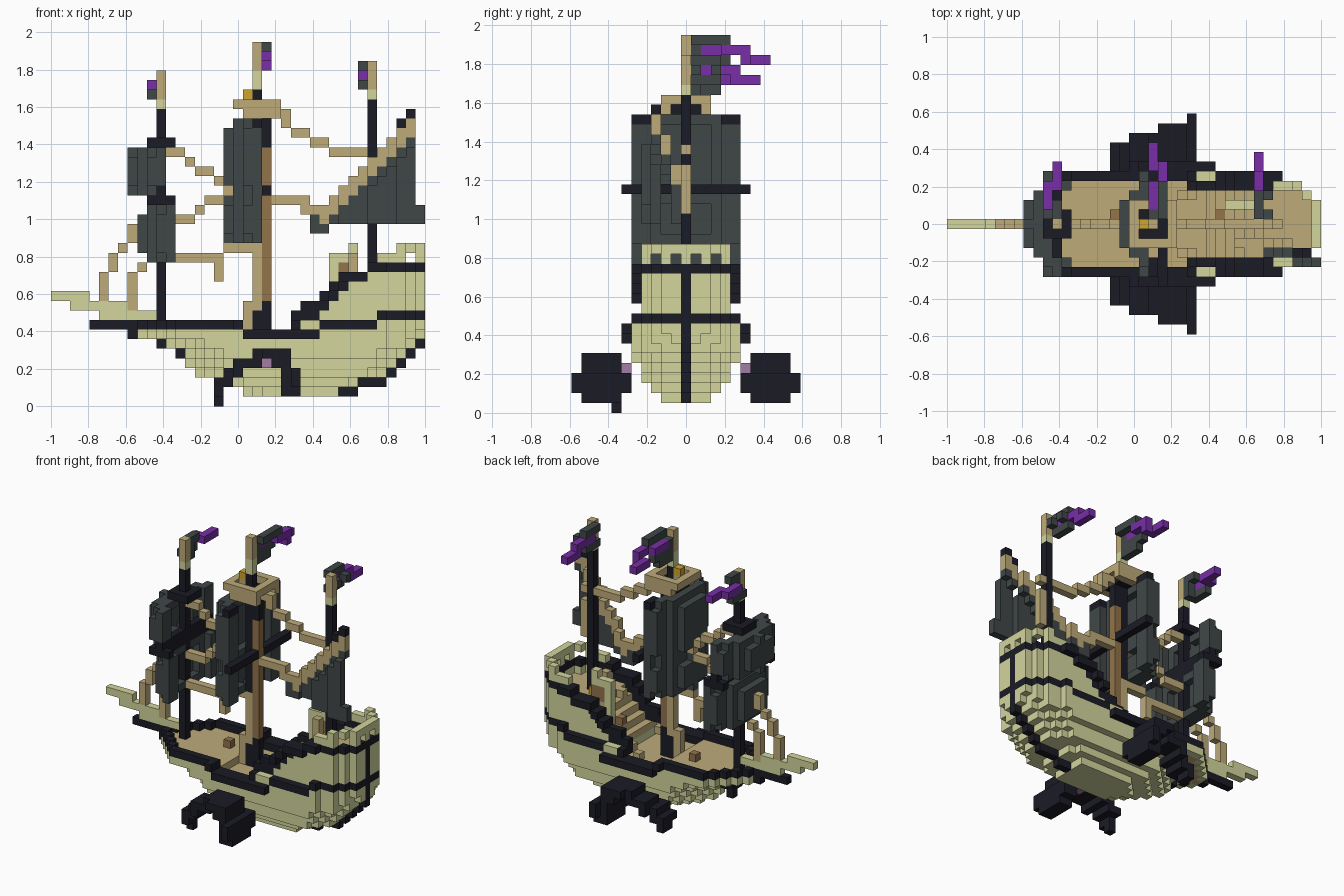
import bpy
import bmesh
import math

if "Cube" in bpy.data.objects:
    bpy.data.objects.remove(bpy.data.objects["Cube"])

UNIT = 2 / 39
LAST = 38


def linear(c):
    c /= 255
    return c / 12.92 if c <= 0.04045 else ((c + 0.055) / 1.055) ** 2.4


def material(name, r, g, b):
    mat = bpy.data.materials.new(name)
    mat.use_nodes = True
    colour = (linear(r), linear(g), linear(b), 1)
    mat.diffuse_color = colour
    mat.node_tree.nodes["Principled BSDF"].inputs["Base Color"].default_value = colour
    return mat


PALE = material("pale_green_planks", 211, 214, 157)
TAN = material("tan_wood", 190, 171, 122)
BROWN = material("brown_wood", 146, 115, 74)
BLACK = material("black_timber", 27, 27, 38)
CLOTH = material("dark_grey_cloth", 64, 71, 71)
PURPLE = material("purple_cloth", 119, 46, 167)
GOLD = material("gold", 205, 165, 48)
PINK = material("mauve", 165, 125, 165)

occupied = set()
parts = []


def part(name, mat, cells):
    """Claim the still free cells of the block grid for one part."""
    fresh = set(cells) - occupied
    occupied.update(fresh)
    parts.append((name, mat, fresh))


def box(i, j, k):
    """All cells in three inclusive ranges."""
    return [(a, b, c) for a in range(i[0], i[1] + 1)
            for b in range(j[0], j[1] + 1) for c in range(k[0], k[1] + 1)]


def post(i, k0, k1, j=0):
    return box((i, i), (j, j), (k0, k1))


def streamer(i, k, j0, j1):
    return box((i, i), (j0, j1), (k, k))


def mirrored(cells):
    return [(i, s * j, k) for i, j, k in cells for s in (1, -1)]


def line(*points):
    """Stepped run of blocks along a path in the centre plane."""
    cells = []
    for (i0, k0), (i1, k1) in zip(points, points[1:]):
        n = max(abs(i1 - i0), abs(k1 - k0), 1)
        cells += [(round(i0 + (i1 - i0) * t / n), 0, round(k0 + (k1 - k0) * t / n))
                  for t in range(n + 1)]
    return cells


# Hull shape: bow start, stern end and half width for each layer
BOW = [0, 20, 17, 15, 14, 13, 11, 8, 8]
STERN = [29, 31, 34, 35, 36, 37, 38]
BEAM = [0, 2, 3, 4, 4, 5]


def at(table, k):
    return table[min(k, len(table) - 1)]


def half_width(i, k):
    if not at(BOW, k) <= i <= at(STERN, k):
        return -1
    if k < 6:
        stern = max(2 + STERN[k - 1] - i, 0) if i <= STERN[k - 1] else 0
    else:
        stern = 2 + LAST - i if i > 36 else 4 if i > 34 else 5
        stern = min(stern, k - 6 + 2 * (LAST - i))
    if k > 8 and i > 24:
        stern = min(stern, 4)
    return min(at(BEAM, k), int((i - at(BOW, k)) * 0.9 + 0.5), stern)


def rail_height(i):
    if i < 20:
        return 8
    if i < 25:
        return 7
    return (9, 10, 10, 11, 12, 13, 13, 13)[i - 25] if i < 33 else 14


def deck_height(i):
    if i < 20:
        return 7
    return 6 if i < 27 else min(i - 19, 12)


# Stem, keel and sternpost
keel = [(i, 0, k) for k in range(1, 15)
        for i in range(min(at(STERN, k - 1) + 1, LAST), at(STERN, k) + 1)]
keel += [(BOW[k], 0, k) for k in range(5, 9)]
part("keel", BLACK, keel)

# Rails and the wale round the stern
rails = box((4, 8), (0, 0), (8, 8))
for i in range(8, LAST + 1):
    k = rail_height(i)
    w = half_width(i, k)
    outer = w + 1 if 19 <= i <= 24 or 28 <= i <= 34 else w
    rails += mirrored([(i, j, k) for j in range(w, outer + 1)])
    if 25 <= i <= 30:
        rails += mirrored([(i, w, k - 1)])
    if i >= 28:
        rails += mirrored([(i, half_width(i, 8), 8 if i < 34 else 9)])
rails += [(LAST, j, k) for j in range(-2, 3) for k in (9, 14)]
rails += mirrored(post(25, 7, 8, 5) + box((20, 27), (5, 6), (7, 7)))
part("rails", BLACK, rails)

# Planked hull with open decks
hull, deck = [], []
for k in range(1, 14):
    for i in range(8, LAST + 1):
        w = half_width(i, k)
        if k > rail_height(i):
            continue
        for j in range(-w, w + 1):
            if abs(j) == w or k < deck_height(i) or i == LAST:
                hull.append((i, j, k))
            elif k == deck_height(i):
                deck.append((i, j, k))
part("deck", TAN, deck)
part("hull", PALE, hull)

# Stern bulwark and helm
bulwark = [(LAST, j, 16) for j in range(-2, 3)] + [(LAST, j, 15) for j in (-2, 0, 2)]
for i in range(34, LAST + 1):
    w = half_width(i, 14)
    bulwark += mirrored([(i, w, 16 if i > 35 else 15)])
    if i % 2 == 0:
        bulwark += mirrored([(i, w, 15)])
part("stern_bulwark", PALE, bulwark)
part("helm", PALE, post(29, 11, 15, 2) + post(30, 15, 15, 2) + post(31, 15, 16, 2))
part("deck_crates", BROWN, box((30, 31), (2, 2), (13, 14)) + [(17, 1, 8), (28, 1, 10)])
part("wheel_post", TAN, post(31, 13, 15) + mirrored([(30, 2, 12), (24, 3, 7), (25, 3, 8)]))
part("stern_lantern", GOLD, [(32, 1, 13)])

# Bowsprit
part("bowsprit", PALE, box((0, 3), (0, 0), (11, 11)) + box((2, 7), (0, 0), (10, 10))
     + box((5, 10), (0, 0), (9, 9)))

# Masts
part("fore_mast", BLACK, post(11, 8, 30))
part("main_mast_back", BROWN, post(22, 11, 26))
part("main_mast_foot", TAN, post(21, 10, 16) + post(20, 7, 10))
part("main_mast", BLACK, post(21, 17, 32) + post(21, 7, 9) + post(22, 7, 10) + post(22, 27, 29))
part("aft_mast", BLACK, post(33, 13, 31))
for name, i, k, top in (("fore", 11, 31, 34), ("main", 21, 33, 37), ("aft", 33, 32, 35)):
    collar = k + (name == "main")
    part(name + "_mast_collar", PALE, post(i, k, collar))
    part(name + "_mast_top", TAN, post(i, collar + 1, top))

# Crow's nest
nest = [c for c in box((19, 23), (-2, 2), (31, 31))
        if abs(c[0] - 21) == 2 or abs(c[1]) == 2]
part("crows_nest_floor", BLACK, box((20, 22), (-1, 1), (30, 30)))
part("crows_nest", TAN, nest + mirrored(box((20, 23), (2, 2), (30, 30))) + [(20, 0, 31)])
part("lantern", GOLD, [(20, 0, 32)])


def square_sail(name, i, k0, k1, depth):
    """Sail bulging towards the bow."""
    cells = []
    for k in range(k0, k1 + 1):
        lift = min(1, 0.55 + math.sin(math.pi * (k - k0 + 0.5) / (k1 - k0 + 1)))
        for j in range(-5, 6):
            bulge = depth * (1 - (j / 5.5) ** 2) * lift
            front = i - round(bulge)
            cells += [(front, j, k), (min(front + 1, i), j, k)]
    part(name, CLOTH, cells)


# Yards and square sails
part("fore_yards", BLACK, box((11, 11), (-5, 5), (21, 22)) + box((10, 12), (-1, 1), (27, 27))
     + mirrored(box((10, 12), (5, 5), (21, 21))))
part("main_yards", BLACK, box((22, 22), (-6, 6), (22, 22))
     + mirrored(box((21, 21), (4, 5), (29, 29))))
square_sail("fore_topsail", 11, 22, 26, 3)
square_sail("fore_lower_sail", 12, 15, 20, 3)
square_sail("main_topsail", 21, 22, 29, 3)
square_sail("main_lower_sail", 21, 17, 21, 3)


# Slanted aft sail with its yard
def swing(i):
    return -round((i - 28) * 0.33)


part("aft_yard", TAN, [(i, swing(i), i - d) for i in range(28, LAST) for d in (8, 9)])
part("aft_yard_tip", BLACK, [(37, swing(37), 30), (36, swing(36), 29)])
part("aft_sail", CLOTH,
     [(i, swing(i) - (i > 32 and k < i - 10), k)
      for i in range(28, LAST) for k in range(19, i - 9)]
     + box((27, 28), (0, 0), (18, 19)) + post(LAST, 19, 20, -4))

# Rigging
part("bow_rigging", TAN, line((8, 18), (7, 16), (6, 14), (5, 13), (5, 11))
     + line((10, 15), (9, 14), (8, 13), (8, 10)))
part("fore_rigging", TAN, line((12, 26), (14, 25), (15, 24), (17, 23), (19, 22))
     + line((12, 19), (14, 19), (16, 21), (20, 21))
     + line((12, 15), (17, 15), (18, 16), (20, 16)) + post(17, 13, 14))
part("aft_rigging", TAN, line((23, 30), (24, 30), (25, 28), (28, 27), (29, 26), (34, 26))
     + line((23, 21), (26, 21), (26, 20), (28, 20)) + post(34, 20, 24))

# Streaming flags
part("main_flag_stripe", PURPLE, streamer(21, 36, 2, 4) + streamer(22, 36, 4, 6)
     + streamer(22, 35, 6, 6) + streamer(21, 35, 6, 8))
part("main_flag", CLOTH, streamer(22, 37, 1, 4) + streamer(21, 35, 1, 4)
     + streamer(21, 36, 1, 1) + streamer(21, 34, 1, 3))
part("aft_flag_stripe", PURPLE, streamer(32, 34, 2, 5) + streamer(32, 33, 5, 7))
part("aft_flag", CLOTH, streamer(32, 35, 1, 3) + streamer(32, 33, 1, 3)
     + streamer(33, 34, 1, 1) + streamer(33, 34, 3, 3))
part("fore_flag_stripe", PURPLE, streamer(10, 33, 2, 4) + streamer(11, 33, 4, 6))
part("fore_flag", CLOTH, streamer(11, 34, 1, 2) + streamer(10, 32, 1, 3)
     + streamer(11, 33, 1, 1) + streamer(11, 32, 1, 1))

# Arched side fins
arch = {5: (21, 22, 23, 24), 4: (19, 20, 21, 23, 24), 3: (18, 19, 24, 25),
        2: (17, 18, 24, 25), 1: (17, 24, 25)}
fins = [(17, -7, 0)]
for k, columns in arch.items():
    for i in columns:
        reach = 8 if i < 19 else 9 if i < 22 else 10 if i < 25 or k == 1 else 11
        fins += mirrored([(i, j, k) for j in range(6 if 1 < k < 4 else 7, reach + 1)])
part("side_fins", BLACK, fins)
part("fin_joints", PINK, mirrored([(22, 6, 4), (22, 7, 4)]))

# Outward faces of each block: direction with its two side axes
SIDES = [(axis, s) for axis in range(3) for s in (1, -1)]


def build(name, mat, cells):
    bm = bmesh.new()
    corners = {}

    def corner(p):
        if p not in corners:
            corners[p] = bm.verts.new(((p[0] * UNIT) - 1, (p[1] - 0.5) * UNIT, p[2] * UNIT))
        return corners[p]

    for cell in cells:
        for axis, s in SIDES:
            near = list(cell)
            near[axis] += s
            if tuple(near) in occupied:
                continue
            ring = []
            for a, b in ((0, 0), (1, 0), (1, 1), (0, 1))[::s]:
                p = list(cell)
                p[axis] += s > 0
                p[(axis + 1) % 3] += a
                p[(axis + 2) % 3] += b
                ring.append(corner(tuple(p)))
            bm.faces.new(ring)
    mesh = bpy.data.meshes.new(name)
    bm.to_mesh(mesh)
    bm.free()
    mesh.materials.append(mat)
    bpy.context.collection.objects.link(bpy.data.objects.new(name, mesh))


for name, mat, cells in parts:
    if cells:
        build(name, mat, cells)
